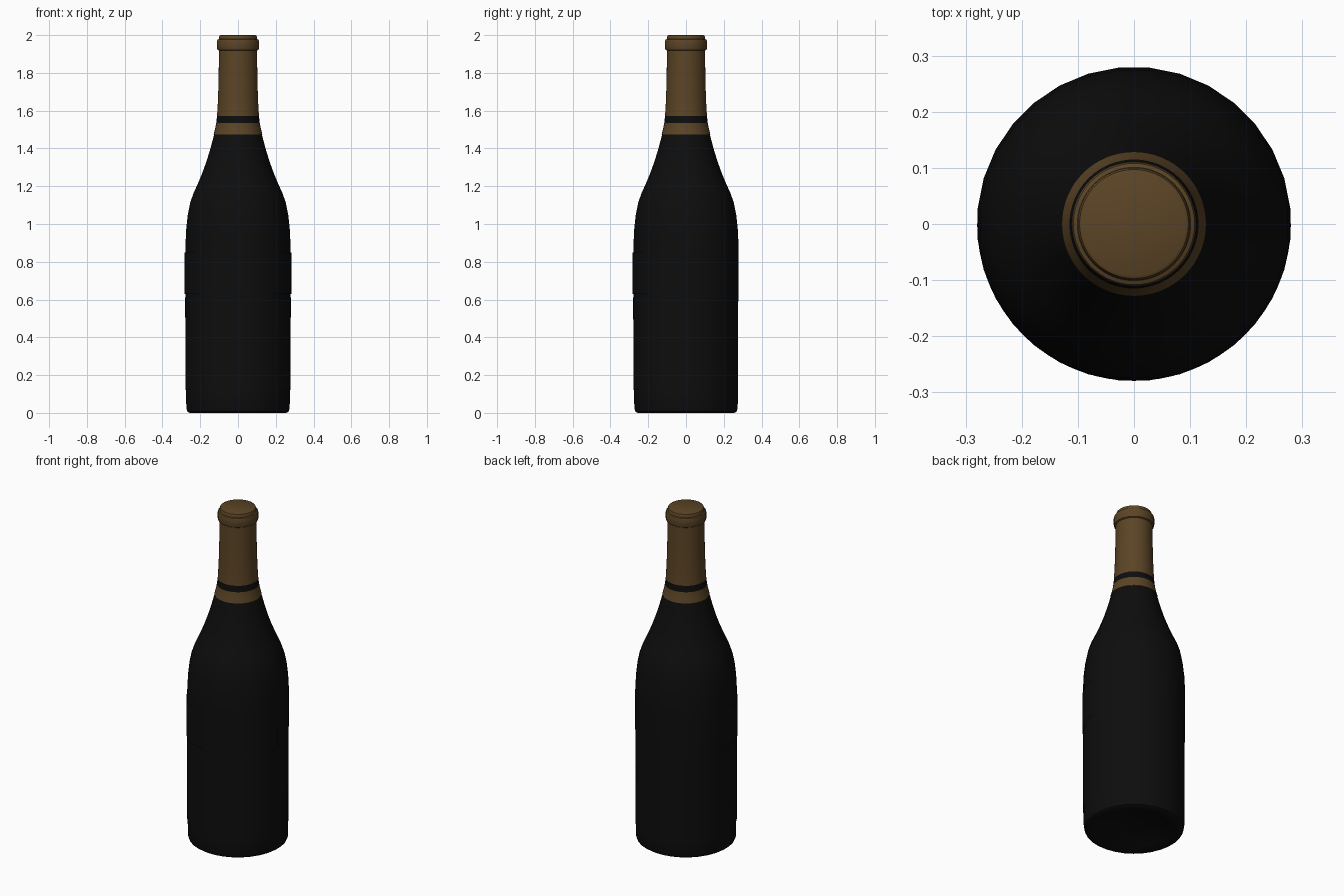
import bpy, bmesh, math

if "Cube" in bpy.data.objects:
    bpy.data.objects.remove(bpy.data.objects["Cube"])


def material(name, rgb):
    m = bpy.data.materials.new(name)
    m.diffuse_color = (*rgb, 1)
    m.use_nodes = True
    m.node_tree.nodes["Principled BSDF"].inputs["Base Color"].default_value = m.diffuse_color
    return m


BLACK = material("black_glass", (0.004, 0.004, 0.004))
GOLD = material("dark_gold_foil", (0.105, 0.058, 0.019))
LABEL = material("black_label", (0.0042, 0.0042, 0.0042))


def sweep(name, profile, mats, sides, start=0.0, end=2 * math.pi, rule=None, angle=35):
    """Turn an (r, z) profile around z; a zero radius closes to a pole."""
    full = abs(end - start - 2 * math.pi) < 1e-6
    cols = sides if full else sides + 1
    bm = bmesh.new()
    rings = []
    for r, z in profile:
        if r == 0:
            rings.append([bm.verts.new((0, 0, z))] * cols)
        else:
            ring = []
            for i in range(cols):
                a = start + (end - start) * i / sides
                ring.append(bm.verts.new((r * math.cos(a), r * math.sin(a), z)))
            rings.append(ring)
    for lo, hi in zip(rings, rings[1:]):
        for i in range(sides):
            j = (i + 1) % cols
            quad = list(dict.fromkeys((lo[i], lo[j], hi[j], hi[i])))
            f = bm.faces.new(quad)
            if rule:
                f.material_index = rule(f.calc_center_median().z)
    me = bpy.data.meshes.new(name)
    bm.to_mesh(me)
    bm.free()
    for m in mats:
        me.materials.append(m)
    ob = bpy.data.objects.new(name, me)
    bpy.context.collection.objects.link(ob)
    bpy.ops.object.select_all(action='DESELECT')
    ob.select_set(True)
    bpy.context.view_layer.objects.active = ob
    bpy.ops.object.shade_smooth_by_angle(angle=math.radians(angle))
    return ob


# Glass body with a shallow punt underneath
body = [(0, 0.05), (0.12, 0.04), (0.2, 0.012), (0.235, 0.0), (0.258, 0.0),
        (0.27, 0.008), (0.275, 0.025), (0.276, 0.1), (0.278, 0.6), (0.28, 0.8),
        (0.279, 0.9), (0.275, 0.98), (0.267, 1.05), (0.255, 1.11), (0.238, 1.16),
        (0.213, 1.215), (0.19, 1.27), (0.168, 1.33), (0.148, 1.395), (0.125, 1.48)]
step = 2 * math.pi / 32
sweep("bottle_body", body, [BLACK], 32, step / 2, step / 2 + 2 * math.pi)

# Foil capsule over the neck, with a black stripe chosen by height
capsule = [(0.125, 1.472), (0.129, 1.474), (0.121, 1.505), (0.115, 1.535),
           (0.111, 1.572), (0.107, 1.64), (0.104, 1.72), (0.102, 1.82),
           (0.101, 1.918), (0.108, 1.922), (0.111, 1.93), (0.111, 1.968),
           (0.108, 1.976), (0.101, 1.979), (0.1, 1.99), (0.097, 1.997),
           (0.091, 2.0), (0, 2.0)]
sweep("neck_foil", capsule, [GOLD, BLACK], 64,
      rule=lambda z: 1 if 1.535 < z < 1.572 else 0)

# Thin label sheets wrapped around the front
rad = math.radians
sweep("upper_label", [(0.283, 0.63), (0.283, 0.85)], [LABEL], 40, rad(171), rad(356))
sweep("lower_label", [(0.2785, 0.12), (0.2795, 0.61)], [LABEL], 40, rad(176), rad(364))
